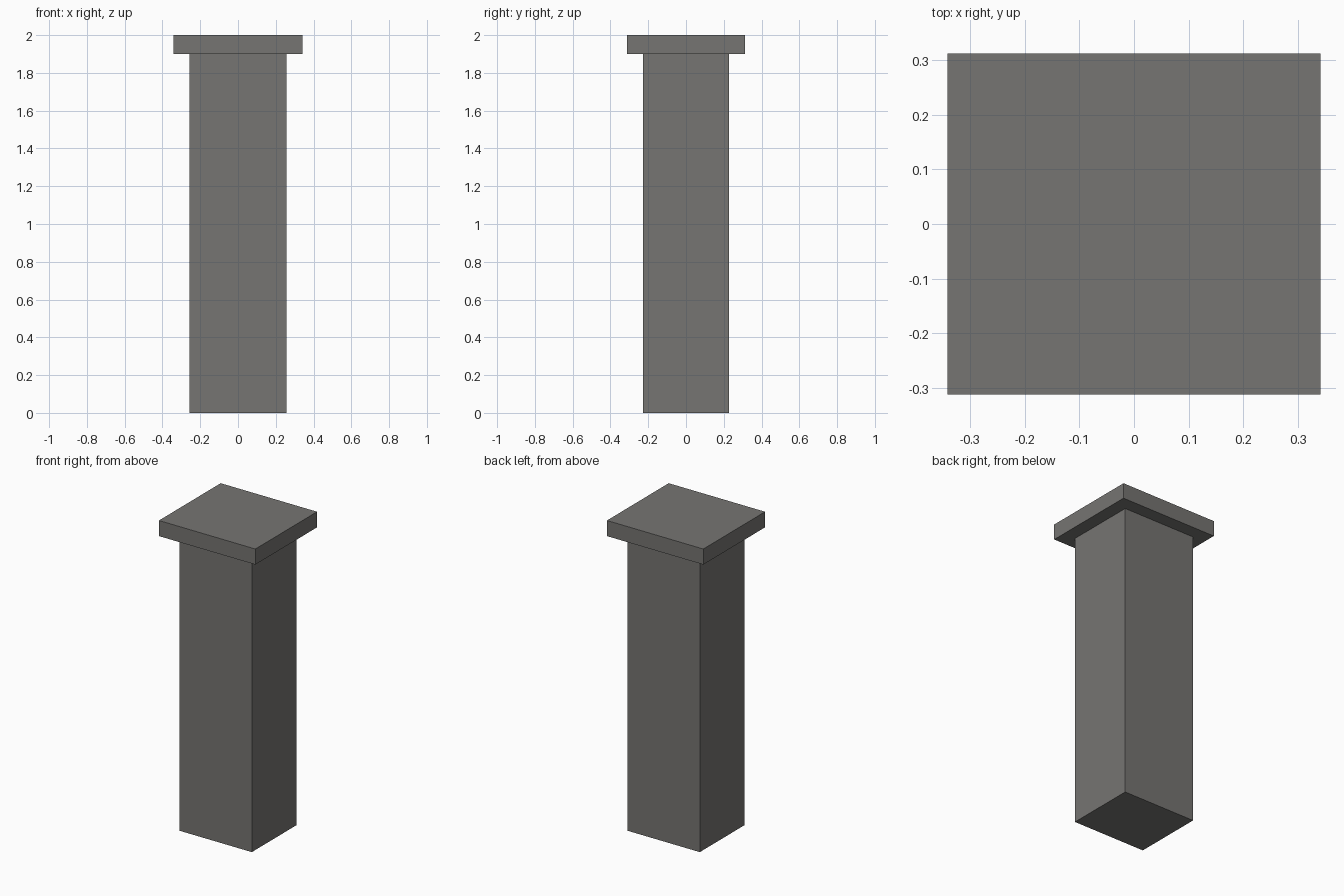
import bpy

default = bpy.data.objects.get("Cube")
if default:
    bpy.data.objects.remove(default, do_unlink=True)

# Single stone colour
stone = bpy.data.materials.new("grey_stone")
stone.use_nodes = True
color = (0.18, 0.176, 0.168, 1.0)
stone.diffuse_color = color
bsdf = next(n for n in stone.node_tree.nodes if n.type == 'BSDF_PRINCIPLED')
bsdf.inputs["Base Color"].default_value = color
bsdf.inputs["Roughness"].default_value = 0.9


def block(name, width, depth, bottom, top):
    """Box centred on the z axis, spanning bottom to top."""
    bpy.ops.mesh.primitive_cube_add(size=1, location=(0, 0, (bottom + top) / 2))
    obj = bpy.context.object
    obj.name = name
    obj.scale = (width, depth, top - bottom)
    bpy.ops.object.transform_apply(location=False, rotation=False, scale=True)
    obj.data.materials.append(stone)
    return obj


CAP_BOTTOM = 1.9

# Pillar shaft and the overhanging slab on top
block("pillar_shaft", 0.514, 0.454, 0, CAP_BOTTOM)
block("pillar_cap", 0.684, 0.626, CAP_BOTTOM, 2)
